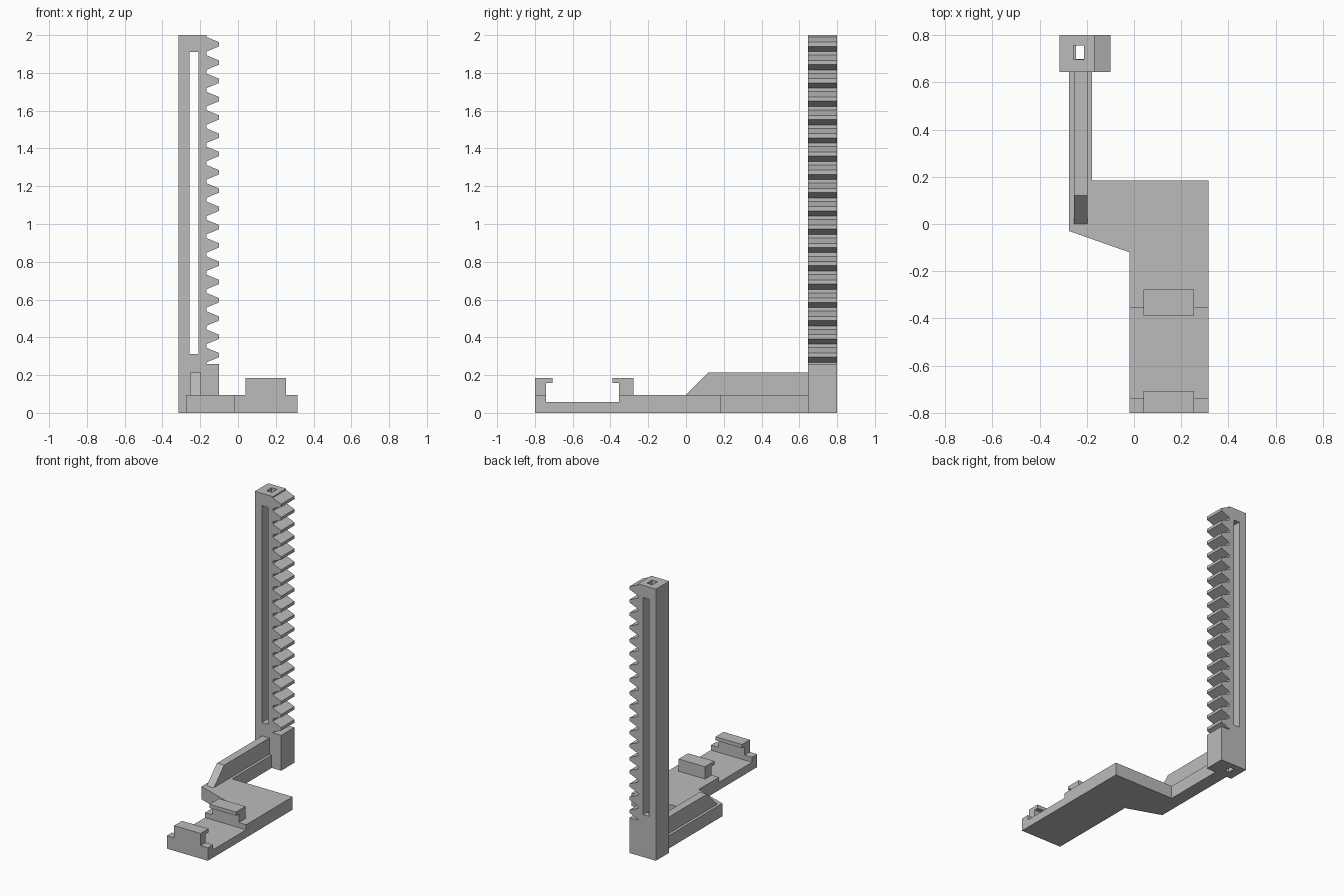
import bpy
import bmesh

cube = bpy.data.objects.get("Cube")
if cube:
    bpy.data.objects.remove(cube, do_unlink=True)

GREY = (0.5, 0.5, 0.5, 1.0)
grey = bpy.data.materials.new("plain grey")
grey.use_nodes = True
grey.diffuse_color = GREY
grey.node_tree.nodes["Principled BSDF"].inputs["Base Color"].default_value = GREY


def prism(name, points, axis, low, high):
    """Extrude a flat outline along one axis."""
    place = {
        "x": lambda p, d: (d, p[0], p[1]),
        "y": lambda p, d: (p[0], d, p[1]),
        "z": lambda p, d: (p[0], p[1], d),
    }[axis]
    bm = bmesh.new()
    near = [bm.verts.new(place(p, low)) for p in points]
    far = [bm.verts.new(place(p, high)) for p in points]
    bm.faces.new(near)
    bm.faces.new(far)
    for i in range(len(points)):
        j = (i + 1) % len(points)
        bm.faces.new((near[i], near[j], far[j], far[i]))
    bmesh.ops.recalc_face_normals(bm, faces=bm.faces)
    mesh = bpy.data.meshes.new(name)
    bm.to_mesh(mesh)
    bm.free()
    mesh.materials.append(grey)
    obj = bpy.data.objects.new(name, mesh)
    bpy.context.collection.objects.link(obj)
    return obj


def box(name, x, y, z):
    outline = [(x[0], y[0]), (x[1], y[0]), (x[1], y[1]), (x[0], y[1])]
    return prism(name, outline, "z", *z)


def cut(target, x, y, z):
    """Subtract a box from the target, then discard the cutter."""
    cutter = box("cutter", x, y, z)
    cutter.hide_render = True
    mod = target.modifiers.new("cut", "BOOLEAN")
    mod.operation = "DIFFERENCE"
    mod.solver = "EXACT"
    mod.object = cutter
    bpy.context.view_layer.objects.active = target
    bpy.ops.object.modifier_apply(modifier=mod.name)
    bpy.data.objects.remove(cutter, do_unlink=True)


# Toothed upright: foot, evenly spaced teeth and straight back
LEFT, ROOT, TIP = -0.315, -0.168, -0.1
PITCH, FIRST, TEETH = 0.0968, 0.306, 18
outline = [(LEFT, 0), (TIP, 0), (TIP, 0.26), (ROOT, 0.26)]
for i in range(TEETH):
    z = FIRST + i * PITCH
    outline += [(ROOT, z - 0.039), (TIP, z - 0.011), (TIP, z + 0.011), (ROOT, z + 0.039)]
outline += [(ROOT, 2), (LEFT, 2)]
rack = prism("toothed_upright", outline, "y", 0.645, 0.8)

# Long slot through the upright, and the holes at its two ends
cut(rack, (-0.258, -0.209), (0.6, 0.9), (0.312, 1.91))
cut(rack, (-0.256, -0.211), (0.698, 0.756), (1.85, 2.1))
cut(rack, (-0.246, -0.212), (0.7, 0.756), (-0.1, 0.4))

# Base plate with offset arm and lowered tray
PLATE_TOP = 0.095
plate = prism("base_plate", [
    (-0.02, -0.8), (0.315, -0.8), (0.315, 0.185), (-0.177, 0.185),
    (-0.177, 0.65), (-0.275, 0.65), (-0.275, -0.03), (-0.02, -0.12),
], "z", 0, PLATE_TOP)
cut(plate, (-0.1, 0.4), (-0.74, -0.355), (0.058, 0.2))

# Stiffening rib with a sloped front end
prism("arm_rib", [(0, PLATE_TOP - 0.002), (0, PLATE_TOP), (0.12, 0.215),
                  (0.65, 0.215), (0.65, PLATE_TOP - 0.002)], "x", -0.255, -0.197)


# Hooked clips facing each other across the tray
def clip(name, outer, inner, lip):
    prism(name, [(outer, 0.09), (outer, 0.185), (lip, 0.185), (lip, 0.158),
                 (inner, 0.158), (inner, 0.09)], "x", 0.04, 0.255)


clip("front_clip", -0.8, -0.74, -0.708)
clip("rear_clip", -0.278, -0.355, -0.388)
